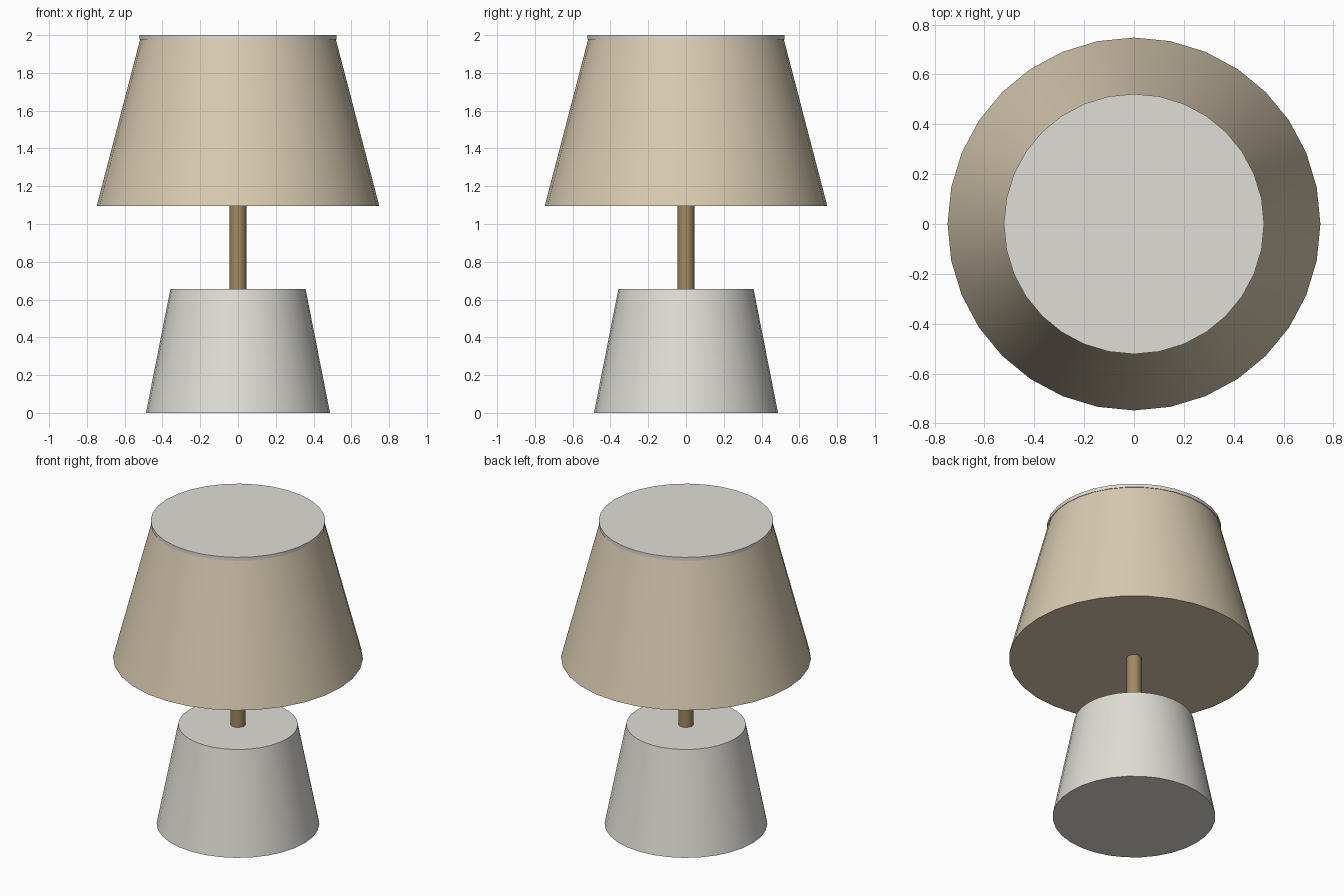
import bpy
import math

if "Cube" in bpy.data.objects:
    bpy.data.objects.remove(bpy.data.objects["Cube"])


def material(name, color):
    m = bpy.data.materials.new(name)
    m.diffuse_color = color
    m.use_nodes = True
    m.node_tree.nodes["Principled BSDF"].inputs["Base Color"].default_value = m.diffuse_color
    return m


def tapered(name, r_bottom, r_top, z0, z1, sides=32, mat=None):
    """Closed, smooth-sided frustum standing between two heights."""
    bpy.ops.mesh.primitive_cone_add(vertices=sides, radius1=r_bottom, radius2=r_top,
                                    depth=z1 - z0, location=(0, 0, (z0 + z1) / 2))
    ob = bpy.context.object
    ob.name = ob.data.name = name
    if mat:
        ob.data.materials.append(mat)
    bpy.ops.object.shade_smooth_by_angle(angle=math.radians(30))
    return ob


fabric = material("beige_fabric", (0.70, 0.60, 0.44, 1))
brass = material("brown_metal", (0.36, 0.25, 0.12, 1))
ceramic = material("off_white_ceramic", (0.74, 0.73, 0.67, 1))

# Tapered base
tapered("lamp_base", 0.487, 0.358, 0, 0.655, mat=ceramic)
# Stem running up into the shade
tapered("stem", 0.045, 0.045, 0.64, 1.15, sides=16, mat=brass)
# Closed shade
tapered("lamp_shade", 0.748, 0.516, 1.095, 1.985, mat=fabric)
# Thin disc closing the top of the shade
tapered("shade_cap", 0.522, 0.522, 1.977, 2.0, mat=ceramic)
